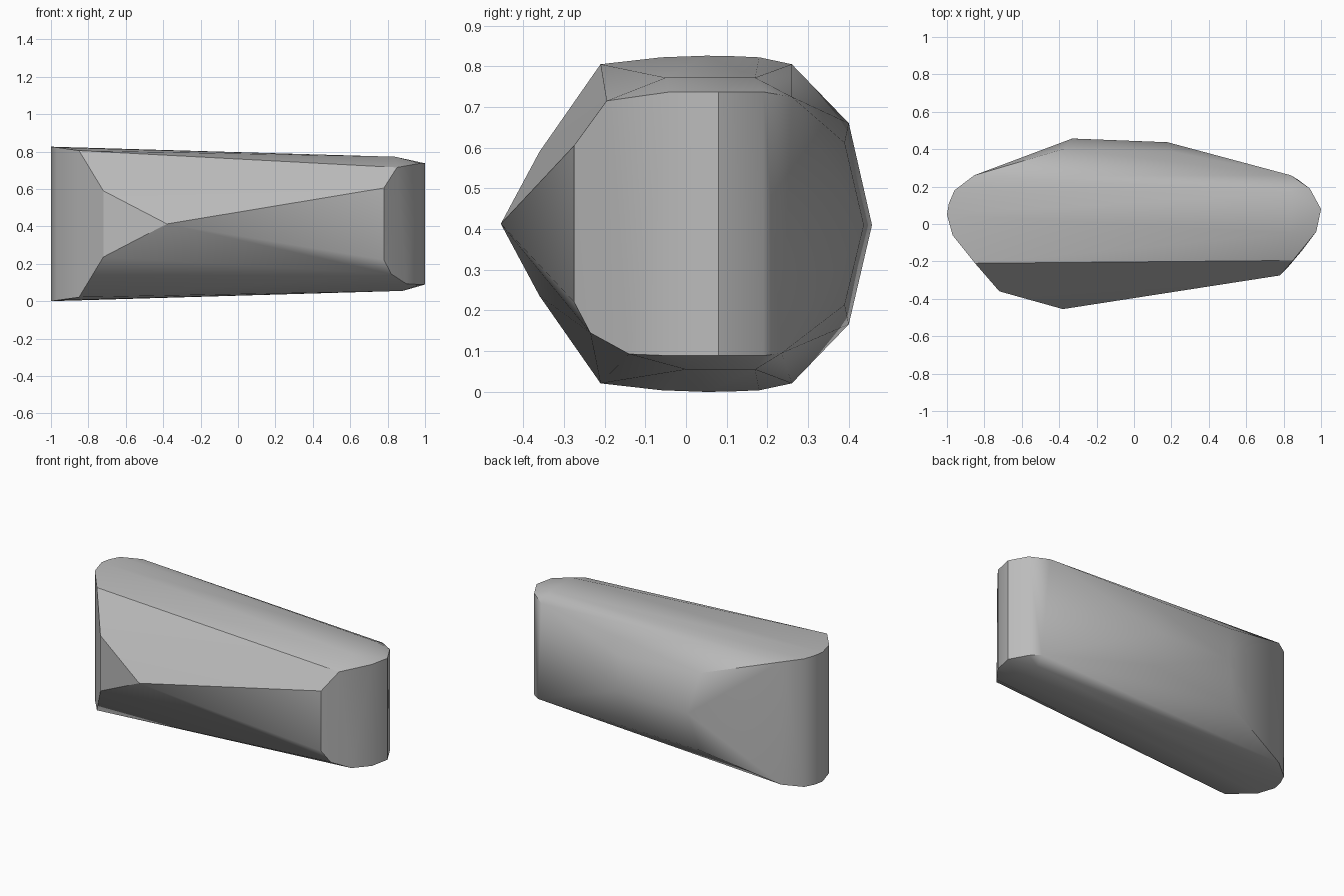
import bpy, bmesh, math
from mathutils import Vector

default = bpy.data.objects.get("Cube")
if default:
    bpy.data.objects.remove(default, do_unlink=True)

HEIGHT = 0.826

# Flat grey stone
stone = bpy.data.materials.new("grey stone")
stone.use_nodes = True
GREY = (0.5, 0.5, 0.5, 1)
stone.diffuse_color = GREY
stone.node_tree.nodes["Principled BSDF"].inputs["Base Color"].default_value = GREY

# Corners that repeat above and below the middle plane
mirrored = [
    # broad end and its shoulders
    (-.85, -.21, .805), (-.97, -.06, .822), (-1, .05, .826),
    (-.99, .11, .825), (-.96, .18, .822), (-.855, .26, .805),
    # front and back flanks
    (-.72, -.36, .59), (-.38, .40, .66), (.19, .39, .612),
    # narrow end
    (.78, -.275, .605), (.975, -.04, .737), (1, .08, .737), (.94, .19, .737),
]
# Corners on the middle plane: front point and back ridge
middle = [(-.38, -.455, .413), (-.33, .457, .41), (.18, .437, .41)]
# Chamfer of the narrow end, uneven between top and bottom
chamfer = [
    (.85, -.195, .715), (.84, -.05, .772), (.84, .17, .772), (.84, .26, .725),
    (.82, -.235, .145), (.9, -.14, .093), (.88, 0, .055), (.86, .17, .055),
    (.88, .235, .095),
]

points = mirrored + [(x, y, HEIGHT - z) for x, y, z in mirrored] + middle + chamfer

# Wrap the corners into one faceted stone
bm = bmesh.new()
for p in points:
    bm.verts.new(Vector(p))
hull = bmesh.ops.convex_hull(bm, input=bm.verts[:])
loose = [v for v in bm.verts if not v.link_faces]
bmesh.ops.delete(bm, geom=loose, context='VERTS')
bmesh.ops.recalc_face_normals(bm, faces=bm.faces[:])
mesh = bpy.data.meshes.new("rock")
bm.to_mesh(mesh)
bm.free()
mesh.materials.append(stone)
rock = bpy.data.objects.new("rock", mesh)
bpy.context.collection.objects.link(rock)

# Soft shading with crisp creases
bpy.ops.object.select_all(action='DESELECT')
rock.select_set(True)
bpy.context.view_layer.objects.active = rock
bpy.ops.object.shade_smooth_by_angle(angle=math.radians(30))
